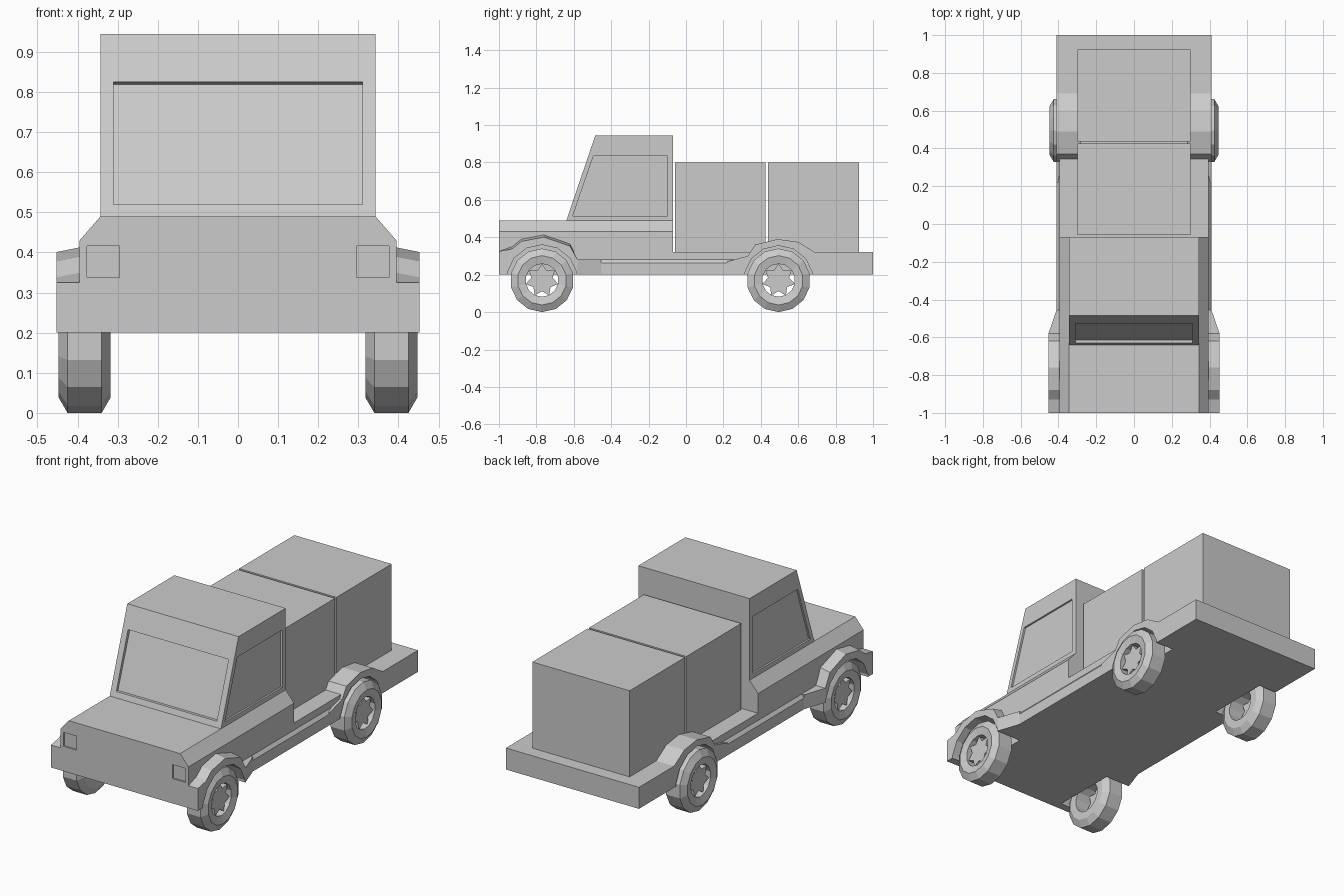
import bpy, bmesh
from math import sin, cos, pi

if "Cube" in bpy.data.objects:
    bpy.data.objects.remove(bpy.data.objects["Cube"])


def make(name, bm):
    bmesh.ops.recalc_face_normals(bm, faces=bm.faces[:])
    me = bpy.data.meshes.new(name)
    bm.to_mesh(me)
    bm.free()
    ob = bpy.data.objects.new(name, me)
    bpy.context.collection.objects.link(ob)
    return ob


def prism(name, axis, pts, a, b):
    """Extrude a 2D profile along an axis from a to b."""
    place = {'x': lambda p, t: (t, p[0], p[1]),
             'y': lambda p, t: (p[0], t, p[1]),
             'z': lambda p, t: (p[0], p[1], t)}[axis]
    bm = bmesh.new()
    lo = [bm.verts.new(place(p, a)) for p in pts]
    hi = [bm.verts.new(place(p, b)) for p in pts]
    bm.faces.new(lo)
    bm.faces.new(hi)
    n = len(pts)
    for i in range(n):
        j = (i + 1) % n
        bm.faces.new((lo[i], lo[j], hi[j], hi[i]))
    return make(name, bm)


def box(name, x, y, z):
    return prism(name, 'z', [(x[0], y[0]), (x[1], y[0]), (x[1], y[1]), (x[0], y[1])], *z)


def bake(ob):
    dg = bpy.context.evaluated_depsgraph_get()
    me = bpy.data.meshes.new_from_object(ob.evaluated_get(dg))
    ob.modifiers.clear()
    ob.data = me


def mirror(ob):
    m = ob.modifiers.new("mirror", 'MIRROR')
    m.use_mirror_merge = False
    bake(ob)
    return ob


def cut(ob, cutters):
    for c in cutters:
        m = ob.modifiers.new("cut", 'BOOLEAN')
        m.operation, m.solver, m.object = 'DIFFERENCE', 'EXACT', c
    bake(ob)


def ring(n, r, y=0, z=0, start=-pi / 2):
    return [(y + r * cos(start + 2 * pi * i / n), z + r * sin(start + 2 * pi * i / n)) for i in range(n)]


def sym(half):
    """Close a right-half profile with its mirror image."""
    return half + [(-x, z) for x, z in reversed(half)]


R, FRONT, REAR = 0.17, -0.77, 0.495

# Cutters: wheel wells, windows, headlight recesses
wells = [mirror(prism("well_cutter", 'x', ring(14, r, y, R), 0.30, 0.6))
         for y, r in ((FRONT, 0.19), (REAR, 0.185))]
side_window = mirror(prism("side_window_cutter", 'x',
                           [(-0.605, 0.515), (-0.10, 0.515), (-0.10, 0.835), (-0.495, 0.835)], 0.333, 0.5))
windshield = prism("windshield_cutter", 'x',
                   [(-0.8, 0.52), (-0.614, 0.52), (-0.509, 0.819), (-0.522, 0.825), (-0.8, 0.825)], -0.31, 0.31)
lamps = mirror(box("lamp_cutter", (0.295, 0.377), (-1.1, -0.99), (0.338, 0.416)))

# Front body with chamfered hood
body = prism("front_body", 'y', sym([(0.395, 0.2), (0.395, 0.43), (0.343, 0.49)]), -1, -0.07)
cut(body, wells + [lamps])

# Cab with recessed windows
cab = prism("cab", 'x', [(-0.64, 0.489), (-0.485, 0.945), (-0.07, 0.945), (-0.07, 0.489)], -0.343, 0.343)
cut(cab, [side_window, windshield])

# Load bed with wider tail
bed = prism("load_bed", 'z', sym([(0.395, -0.07), (0.395, 0.69), (0.41, 0.69), (0.41, 1)]), 0.2, 0.32)
cut(bed, wells)

# Front fenders, outer top edge slightly lower
fender = prism("front_fenders", 'x',
               [(-1, 0.2), (-1, 0.325), (-0.93, 0.35), (-0.88, 0.39), (-0.76, 0.413),
                (-0.62, 0.365), (-0.58, 0.28), (-0.58, 0.2)], 0.393, 0.453)
for v in fender.data.vertices:
    if v.co.x > 0.42 and v.co.z > 0.33:
        v.co.z -= 0.012
cut(fender, wells)
mirror(fender)

# Tapered pieces behind the front fenders
mirror(prism("fender_tails", 'z', [(0.39, -0.58), (0.453, -0.58), (0.41, -0.455), (0.39, -0.455)], 0.2, 0.28))

# Rear fenders rising out of the bed
rear = prism("rear_fenders", 'x',
             [(0.22, 0.2), (0.22, 0.27), (0.33, 0.30), (0.37, 0.36), (0.49, 0.39),
              (0.60, 0.375), (0.69, 0.32), (0.69, 0.2)], 0.28, 0.41)
cut(rear, wells)
mirror(rear)

# Side sills
mirror(prism("side_sills", 'y', [(0.38, 0.2), (0.41, 0.2), (0.41, 0.262), (0.395, 0.28), (0.38, 0.28)], -0.455, 0.30))

# Cargo boxes
for i, y in enumerate(((-0.058, 0.425), (0.438, 0.925))):
    box(f"cargo_box_{i + 1}", (-0.30, 0.30), y, (0.318, 0.80))

# Wheels: 14-sided tyre with a seven-pointed open hub
section = [(0.318, 0.088), (0.318, 0.132), (0.34, R), (0.425, R), (0.447, 0.132), (0.437, 0.088)]
for label, y in (("front", FRONT), ("rear", REAR)):
    bm = bmesh.new()
    loops = [[bm.verts.new((x, *p)) for p in ring(14, r, y, R)] for x, r in section]
    for a, b in zip(loops, loops[1:] + loops[:1]):
        for i in range(14):
            j = (i + 1) % 14
            bm.faces.new((a[i], a[j], b[j], b[i]))
    mirror(make(f"{label}_tyres", bm))
    tips, dips = ring(14, 0.09, y, R), ring(14, 0.058, y, R)
    star = [tips[i] if i % 2 else dips[i] for i in range(14)]
    mirror(prism(f"{label}_hubs", 'x', star, 0.395, 0.425))

for c in wells + [side_window, windshield, lamps]:
    bpy.data.objects.remove(c)
